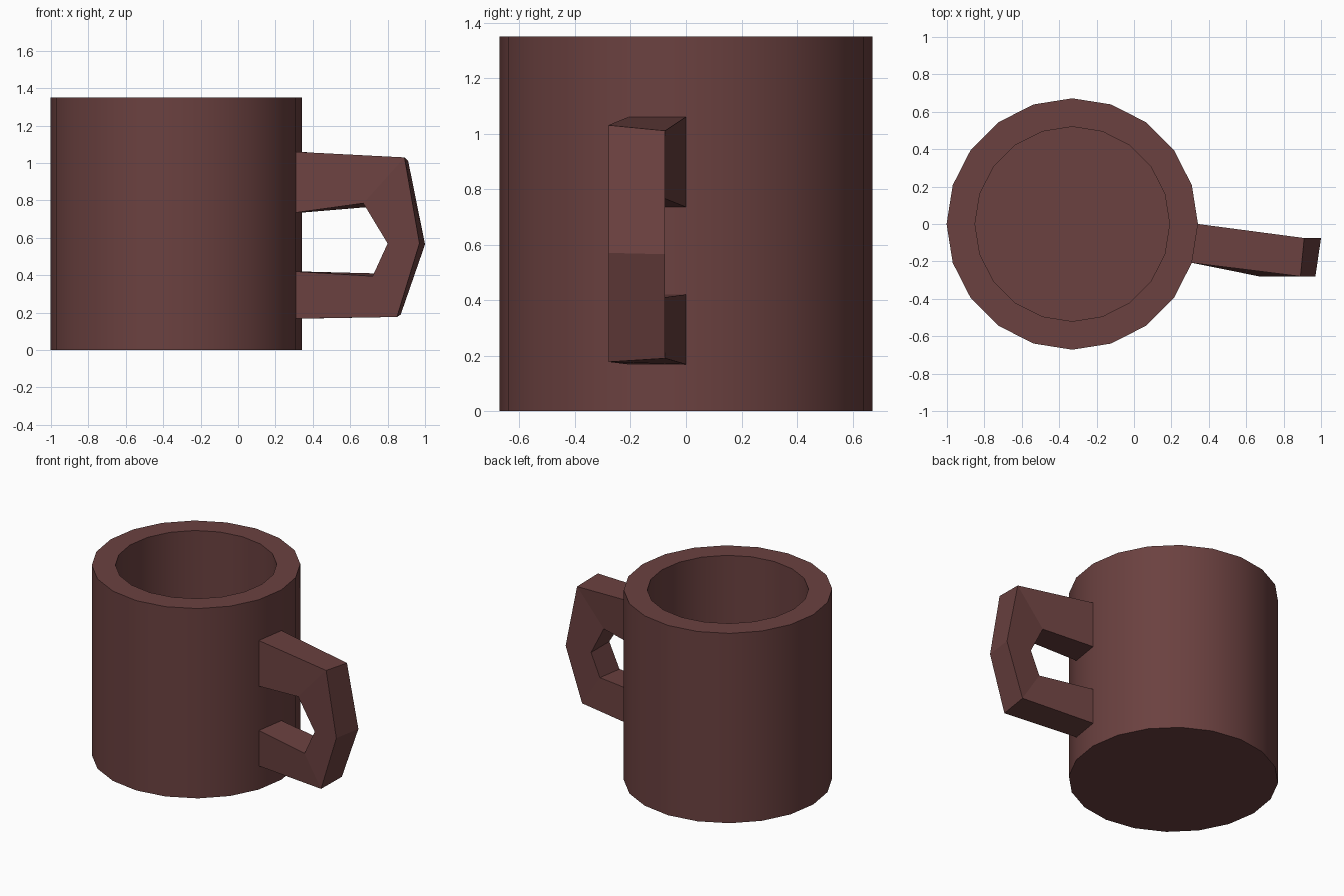
import bpy, bmesh, math

SIDES = 20
CENTRE_X = -0.33
RADIUS = 0.672
HEIGHT = 1.35

cube = bpy.data.objects.get("Cube")
if cube:
    bpy.data.objects.remove(cube, do_unlink=True)

# Single brown clay colour
brown = bpy.data.materials.new("reddish_brown")
brown.use_nodes = True
colour = (0.147, 0.053, 0.051, 1)
brown.diffuse_color = colour
brown.node_tree.nodes["Principled BSDF"].inputs["Base Color"].default_value = colour


def make_object(name, bm):
    bmesh.ops.recalc_face_normals(bm, faces=bm.faces)
    mesh = bpy.data.meshes.new(name)
    bm.to_mesh(mesh)
    bm.free()
    mesh.materials.append(brown)
    obj = bpy.data.objects.new(name, mesh)
    bpy.context.collection.objects.link(obj)
    return obj


def bridge(bm, a, b, closed=True):
    n = len(a)
    for i in range(n if closed else n - 1):
        j = (i + 1) % n
        bm.faces.new((a[i], a[j], b[j], b[i]))


# Cup: outer wall, flat rim, inner wall and floor as a turned profile
bm = bmesh.new()
rings = []
for r, z in [(RADIUS, 0), (RADIUS, HEIGHT), (0.52, HEIGHT), (0.52, 0.15)]:
    angles = [math.tau * i / SIDES for i in range(SIDES)]
    rings.append([bm.verts.new((CENTRE_X + r * math.cos(a), r * math.sin(a), z))
                  for a in angles])
for a, b in zip(rings, rings[1:]):
    bridge(bm, a, b)
bm.faces.new(rings[0])
bm.faces.new(rings[-1])
cup = make_object("cup_body", bm)
bpy.context.view_layer.objects.active = cup
cup.select_set(True)
bpy.ops.object.shade_smooth_by_angle(angle=math.radians(30))

# Handle: angular loop growing out of one wall facet, front and back outlines
root_x = CENTRE_X + RADIUS * math.cos(math.tau / SIDES)
root_y = -RADIUS * math.sin(math.tau / SIDES)
wall_x = CENTRE_X + RADIUS
FRONT, BACK = -0.28, -0.075
sections = [
    # front outer, back outer, back inner, front inner
    [(root_x, root_y, 1.06), (wall_x, 0, 1.06), (wall_x, 0, 0.735), (root_x, root_y, 0.735)],
    [(0.89, FRONT, 1.03), (0.91, BACK, 1.01), (0.70, BACK, 0.765), (0.67, FRONT, 0.785)],
    [(0.97, FRONT, 0.57), (1.0, BACK, 0.565), (0.80, BACK, 0.57), (0.80, FRONT, 0.57)],
    [(0.85, FRONT, 0.177), (0.87, BACK, 0.19), (0.73, BACK, 0.41), (0.72, FRONT, 0.395)],
    [(root_x, root_y, 0.168), (wall_x, 0, 0.168), (wall_x, 0, 0.42), (root_x, root_y, 0.42)],
]
bm = bmesh.new()
loops = [[bm.verts.new(p) for p in s] for s in sections]
for a, b in zip(loops, loops[1:]):
    bridge(bm, a, b)
make_object("handle", bm)
